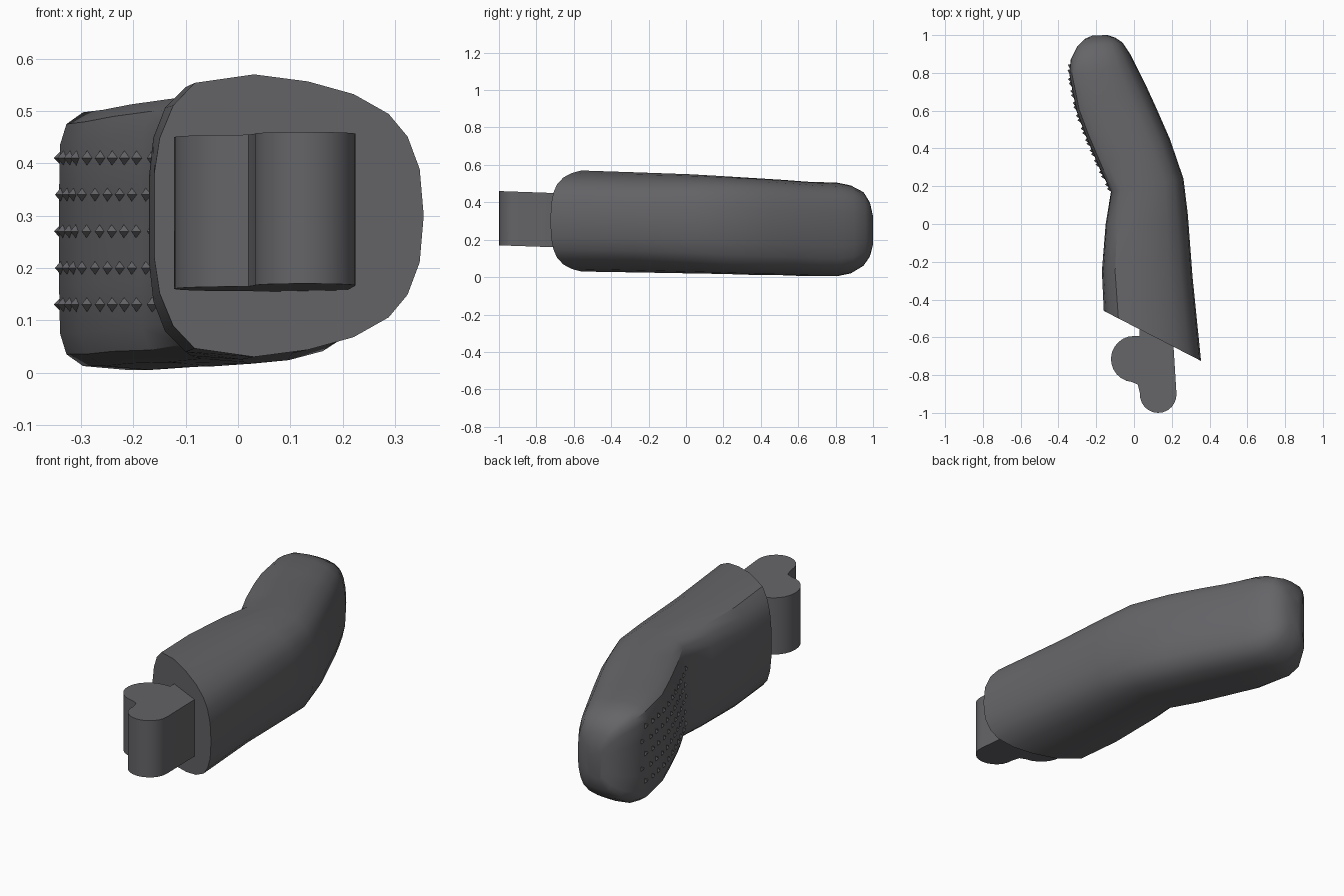
import bpy, bmesh, math
from mathutils import Vector

cube = bpy.data.objects.get("Cube")
if cube:
    bpy.data.objects.remove(cube)

grey = bpy.data.materials.new("dark grey")
grey.use_nodes = True
COLOUR = (0.13, 0.13, 0.14, 1)
grey.diffuse_color = COLOUR
grey.node_tree.nodes["Principled BSDF"].inputs["Base Color"].default_value = COLOUR


def finish(name, bm, angle=None):
    bmesh.ops.recalc_face_normals(bm, faces=bm.faces)
    mesh = bpy.data.meshes.new(name)
    bm.to_mesh(mesh)
    bm.free()
    mesh.materials.append(grey)
    ob = bpy.data.objects.new(name, mesh)
    bpy.context.collection.objects.link(ob)
    if angle:
        bpy.ops.object.select_all(action='DESELECT')
        ob.select_set(True)
        bpy.context.view_layer.objects.active = ob
        bpy.ops.object.shade_smooth_by_angle(angle=math.radians(angle))
    return ob


# Half cross-sections from inner pad side to rounded outer side: (width, height)
front_half = [(0, .3), (.02, .55), (.07, .78), (.15, .94), (.37, 1), (.57, .95),
              (.74, .86), (.87, .72), (.94, .56), (.985, .33), (1, 0)]
rear_half = [(0, .35), (.005, .72), (.04, .88), (.13, .97), (.37, 1), (.57, .98),
             (.74, .92), (.87, .8), (.94, .62), (.985, .36), (1, 0)]

# Stations along the finger: inner point, outer point, bottom, top, blend to rear
stations = [
    ((-.16, -.46), (.355, -.725), .03, .57, 0),
    ((-.17, -.25), (.31, -.28), .025, .56, .2),
    ((-.15, 0), (.285, .05), .02, .55, .5),
    ((-.122, .17), (.262, .24), .017, .54, .8),
    ((-.185, .3), (.19, .45), .012, .53, 1),
    ((-.255, .465), (.12, .61), .01, .52, 1),
    ((-.305, .6), (.065, .73), .005, .51, 1),
    ((-.342, .79), (.01, .84), .005, .505, 1),
    ((-.335, .87), (-.02, .90), .02, .49, 1),
    ((-.3, .94), (-.06, .96), .06, .455, 1),
    ((-.26, .98), (-.1, .987), .11, .4, 1),
    ((-.22, .998), (-.14, 1), .17, .33, 1),
]


def ring(inner, outer, low, high, blend):
    half = [Vector(a).lerp(Vector(b), blend) for a, b in zip(front_half, rear_half)]
    loop = half + [Vector((p.x, -p.y)) for p in reversed(half[:-1])]
    for p in loop:
        xy = Vector(inner).lerp(Vector(outer), p.x)
        yield xy.x, xy.y, (low + high) / 2 + p.y * (high - low) / 2


# Bent finger body
bm = bmesh.new()
rings = [[bm.verts.new(c) for c in ring(*s)] for s in stations]
for a, b in zip(rings, rings[1:]):
    for i in range(len(a)):
        j = (i + 1) % len(a)
        bm.faces.new((a[i], a[j], b[j], b[i]))
bm.faces.new(rings[0])
bm.faces.new(rings[-1])
finish("finger_body", bm, 35)


# Two-lobed hinge knuckle
def arc(cx, cy, r, start, end, n=12):
    return [(cx + r * math.cos(math.radians(start + (end - start) * i / n)),
             cy + r * math.sin(math.radians(start + (end - start) * i / n)))
            for i in range(n + 1)]


outline = [(.03, -.5), (.03, -.592)]
outline += arc(0, -.715, .122, 90, 265)
outline += [(.02, -.85)]
outline += arc(.128, -.903, .097, 175, 365)
outline += [(.21, -.66), (.2, -.55)]
bm = bmesh.new()
low = [bm.verts.new((x, y, .135 - .035 * y)) for x, y in outline]
high = [bm.verts.new((x, y, .425 - .035 * y)) for x, y in outline]
for i in range(len(outline)):
    j = (i + 1) % len(outline)
    bm.faces.new((low[i], low[j], high[j], high[i]))
bm.faces.new(low)
bm.faces.new(high)
finish("hinge_knuckle", bm, 50)

# Small raised scales on the grip pad
pad = [Vector(s[0]) for s in stations[3:9]]
bm = bmesh.new()
for a, b in zip(pad, pad[1:]):
    along = (b - a).normalized()
    out = Vector((-along.y, along.x))
    steps = max(1, round((b - a).length / .07))
    for k in range(steps):
        for row in range(5):
            shift = .5 if row % 2 else .15
            p = a.lerp(b, (k + shift) / steps)
            z = .13 + .07 * row
            tip = p + along * .012 + out * .012
            back = p - along * .015 - out * .004
            end = p + along * .018 - out * .004
            v = [bm.verts.new(c) for c in ((back.x, back.y, z), (end.x, end.y, z - .017),
                                          (end.x, end.y, z + .017), (tip.x, tip.y, z))]
            for f in ((0, 1, 3), (1, 2, 3), (2, 0, 3), (2, 1, 0)):
                bm.faces.new([v[i] for i in f])
finish("pad_scales", bm)
